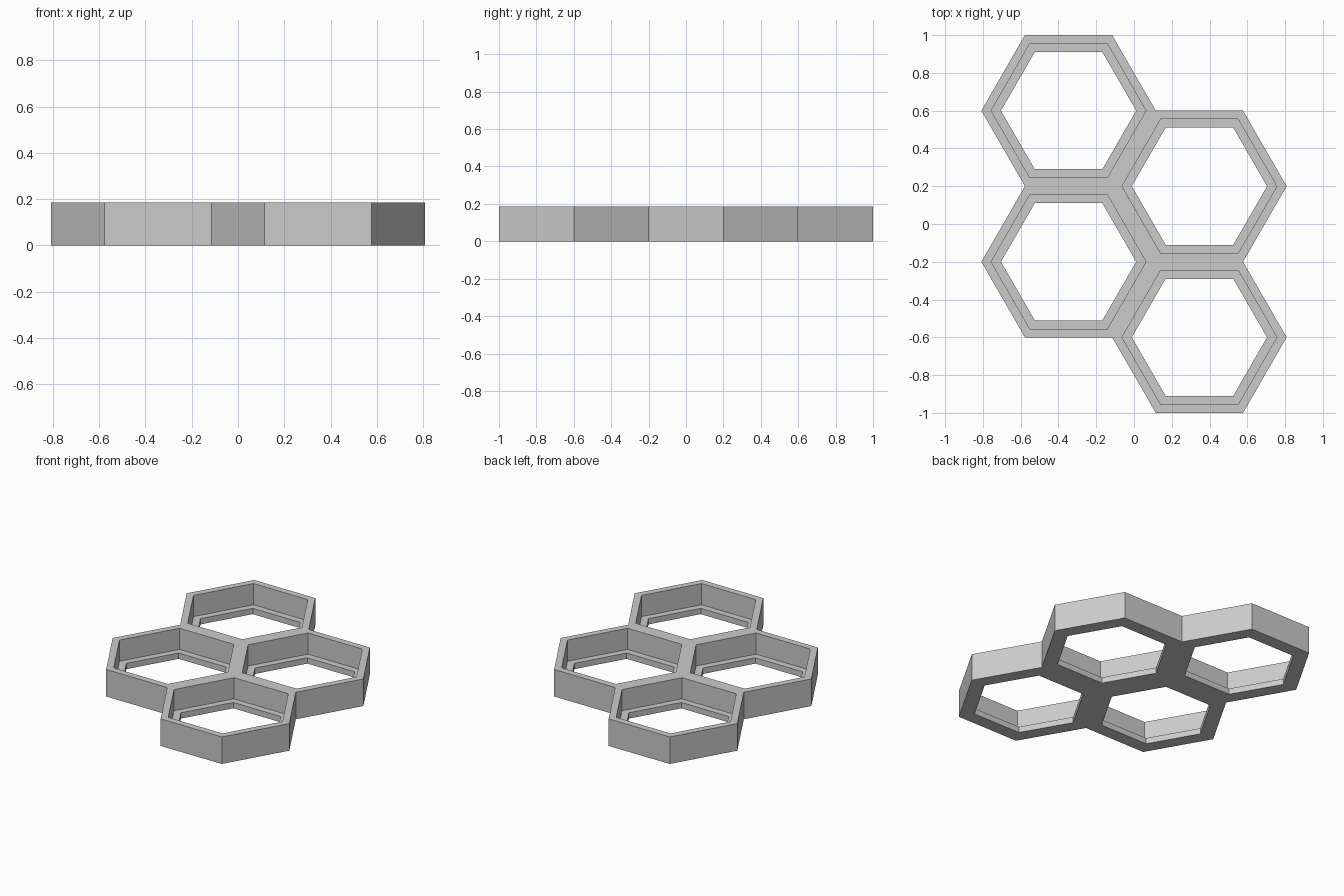
import bpy, bmesh
from math import cos, sin, pi, sqrt, hypot

cube = bpy.data.objects.get("Cube")
if cube:
    bpy.data.objects.remove(cube, do_unlink=True)

APOTHEM, WALL_IN, LEDGE_IN = 0.4, 0.355, 0.31   # outer, upper opening, lower opening
HEIGHT, LEDGE = 0.185, 0.04
COLUMN = APOTHEM * sqrt(3) / 2
cells = [(-COLUMN, 0.6), (-COLUMN, -0.2), (COLUMN, 0.2), (COLUMN, -0.6)]

grey = bpy.data.materials.new("light_grey")
grey.use_nodes = True
colour = (0.6, 0.6, 0.6, 1)
grey.diffuse_color = colour
grey.node_tree.nodes["Principled BSDF"].inputs["Base Color"].default_value = colour

bm = bmesh.new()


def hexagon(cx, cy, apothem, z):
    r = apothem * 2 / sqrt(3)
    return [bm.verts.new((cx + r * cos(i * pi / 3), cy + r * sin(i * pi / 3), z))
            for i in range(6)]


def has_neighbour(cx, cy, side):
    a = (side + 0.5) * pi / 3
    nx, ny = cx + 2 * APOTHEM * cos(a), cy + 2 * APOTHEM * sin(a)
    return any(hypot(nx - x, ny - y) < 0.01 for x, y in cells)


# Each cell is a stepped hexagonal ring; walls between touching cells are left out
for cx, cy in cells:
    section = [(APOTHEM, 0), (APOTHEM, HEIGHT), (WALL_IN, HEIGHT),
               (WALL_IN, LEDGE), (LEDGE_IN, LEDGE), (LEDGE_IN, 0)]
    rings = [hexagon(cx, cy, a, z) for a, z in section]
    for k, lower in enumerate(rings):
        upper = rings[(k + 1) % len(rings)]
        for i in range(6):
            if k == 0 and has_neighbour(cx, cy, i):
                continue
            j = (i + 1) % 6
            bm.faces.new((lower[i], lower[j], upper[j], upper[i]))

# Weld the cells into one frame
bmesh.ops.remove_doubles(bm, verts=bm.verts[:], dist=0.001)
bmesh.ops.recalc_face_normals(bm, faces=bm.faces[:])

mesh = bpy.data.meshes.new("honeycomb_frame")
bm.to_mesh(mesh)
bm.free()
mesh.materials.append(grey)
frame = bpy.data.objects.new("honeycomb_frame", mesh)
bpy.context.collection.objects.link(frame)
